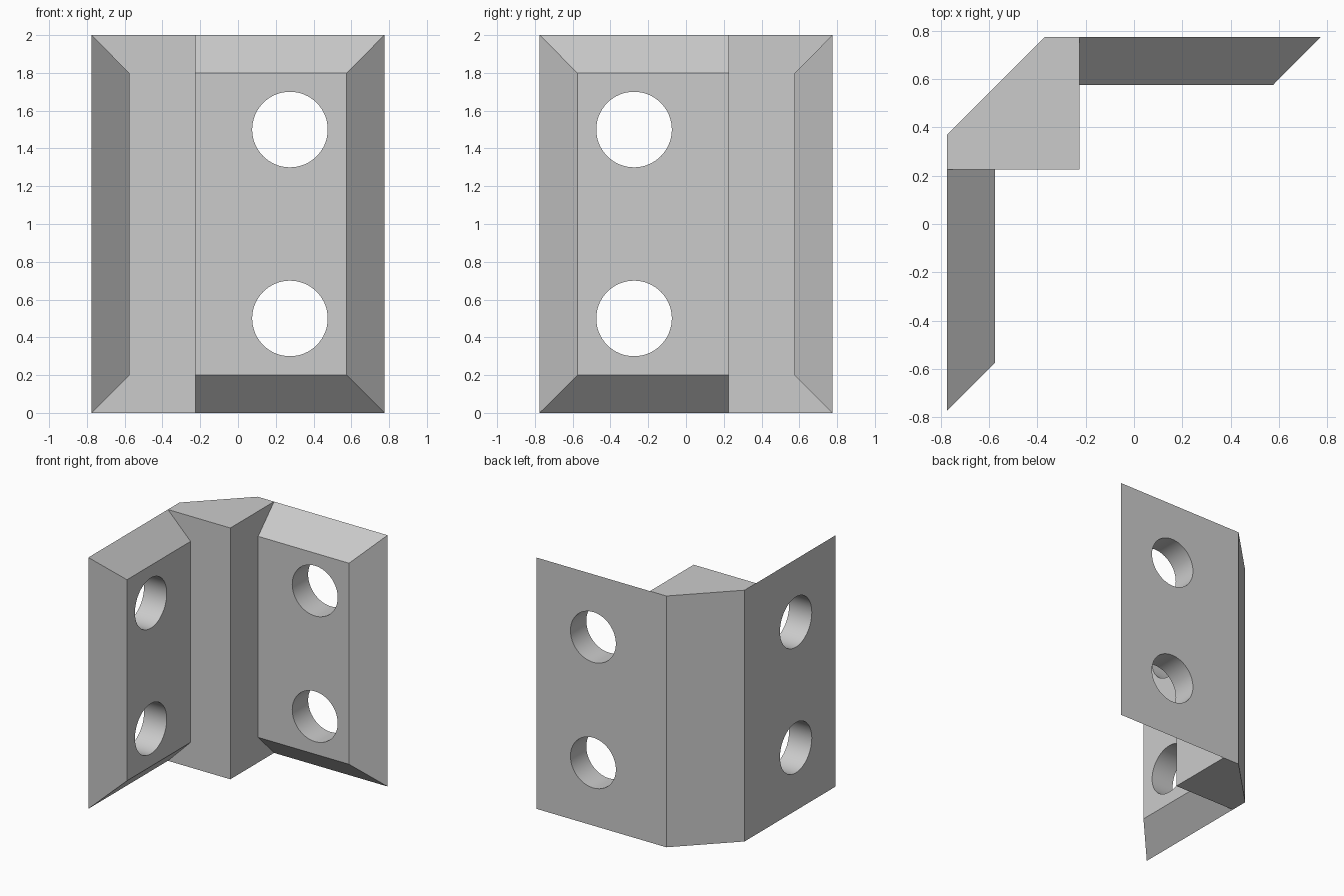
import bpy
import bmesh
import math
from mathutils import Matrix

cube = bpy.data.objects.get("Cube")
if cube:
    bpy.data.objects.remove(cube, do_unlink=True)

OUT, IN, STEP, H = 0.775, 0.575, 0.225, 2.0   # outer face, inner face, block edge, height
BEVEL, CUT = 0.2, 0.37                        # plate bevel, block corner cut
HOLE_R, HOLE_X, HOLE_Z = 0.2, 0.275, (0.5, 1.5)

grey = bpy.data.materials.new("light grey")
grey.use_nodes = True
colour = (0.6, 0.6, 0.6, 1.0)
grey.diffuse_color = colour
grey.node_tree.nodes["Principled BSDF"].inputs["Base Color"].default_value = colour


def loft(name, ring_a, ring_b):
    """Solid between two matching rings of points."""
    bm = bmesh.new()
    a = [bm.verts.new(p) for p in ring_a]
    b = [bm.verts.new(p) for p in ring_b]
    bm.faces.new(a)
    bm.faces.new(b)
    for i in range(len(a)):
        j = (i + 1) % len(a)
        bm.faces.new((a[i], a[j], b[j], b[i]))
    bmesh.ops.recalc_face_normals(bm, faces=bm.faces)
    mesh = bpy.data.meshes.new(name)
    bm.to_mesh(mesh)
    bm.free()
    mesh.materials.append(grey)
    obj = bpy.data.objects.new(name, mesh)
    bpy.context.collection.objects.link(obj)
    return obj


def select_only(obj):
    bpy.ops.object.select_all(action='DESELECT')
    obj.select_set(True)
    bpy.context.view_layer.objects.active = obj


# Corner block, with its outer edge cut off
profile = [(-OUT, STEP), (-STEP, STEP), (-STEP, OUT), (-CUT, OUT), (-OUT, CUT)]
loft("corner_block", [(x, y, 0) for x, y in profile], [(x, y, H) for x, y in profile])


# Back plate: bevelled on the top, bottom and free end
def rectangle(y, inset):
    return [(-STEP, y, inset), (OUT - inset, y, inset),
            (OUT - inset, y, H - inset), (-STEP, y, H - inset)]


back_plate = loft("back_plate", rectangle(OUT, 0), rectangle(IN, BEVEL))

# Bolt holes
for z in HOLE_Z:
    bpy.ops.mesh.primitive_cylinder_add(vertices=64, radius=HOLE_R, depth=0.6,
                                        location=(HOLE_X, (OUT + IN) / 2, z),
                                        rotation=(math.pi / 2, 0, 0))
    cutter = bpy.context.object
    cutter.name = "hole_cutter"
    cutter.hide_render = True
    cutter.data.materials.append(grey)
    select_only(back_plate)
    mod = back_plate.modifiers.new("bolt_hole", 'BOOLEAN')
    mod.operation, mod.solver, mod.object = 'DIFFERENCE', 'EXACT', cutter
    bpy.ops.object.modifier_apply(modifier=mod.name)
    bpy.data.objects.remove(cutter, do_unlink=True)

select_only(back_plate)
bpy.ops.object.shade_smooth_by_angle(angle=math.radians(30))

# Side plate: the back plate mirrored across the corner's diagonal
side_plate = back_plate.copy()
side_plate.data = back_plate.data.copy()
side_plate.name = "side_plate"
bpy.context.collection.objects.link(side_plate)
side_plate.data.transform(Matrix(((0, -1, 0, 0), (-1, 0, 0, 0), (0, 0, 1, 0), (0, 0, 0, 1))))
side_plate.data.flip_normals()
